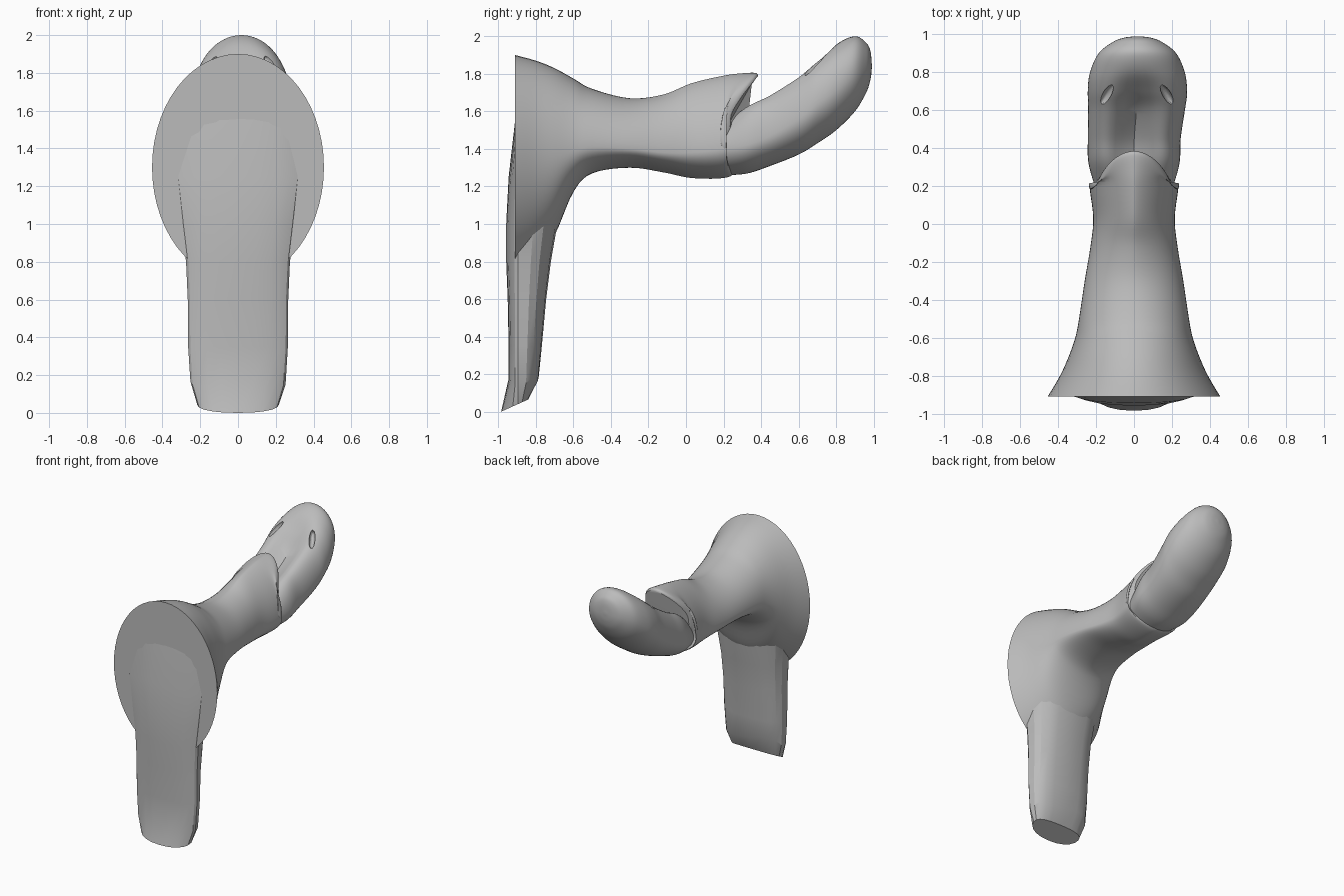
import bpy, bmesh, math, random
from mathutils import Vector
from mathutils.bvhtree import BVHTree

if "Cube" in bpy.data.objects:
    bpy.data.objects.remove(bpy.data.objects["Cube"])

random.seed(4)
mat = bpy.data.materials.new("plain grey")
mat.diffuse_color = (0.5, 0.5, 0.5, 1)
mat.use_nodes = True
mat.node_tree.nodes["Principled BSDF"].inputs["Base Color"].default_value = mat.diffuse_color


def spline(rows, steps):
    """Catmull-Rom through all columns of a table."""
    out = []
    n = len(rows)
    for i in range(n - 1):
        a, b, c, d = rows[max(i - 1, 0)], rows[i], rows[i + 1], rows[min(i + 2, n - 1)]
        for s in range(steps):
            t = s / steps
            out.append([0.5 * (2 * q + (r - p) * t + (2 * p - 5 * q + 4 * r - u) * t * t
                               + (3 * q - p - 3 * r + u) * t ** 3) for p, q, r, u in zip(a, b, c, d)])
    out.append(list(rows[-1]))
    return out


def loft(name, rings, angle):
    bm = bmesh.new()
    vs = [[bm.verts.new(p) for p in ring] for ring in rings]
    n = len(vs[0])
    for a, b in zip(vs, vs[1:]):
        for i in range(n):
            j = (i + 1) % n
            bm.faces.new((a[i], a[j], b[j], b[i]))
    bm.faces.new(vs[0])
    bm.faces.new(vs[-1])
    bmesh.ops.recalc_face_normals(bm, faces=bm.faces[:])
    me = bpy.data.meshes.new(name)
    bm.to_mesh(me)
    bm.free()
    me.materials.append(mat)
    ob = bpy.data.objects.new(name, me)
    bpy.context.collection.objects.link(ob)
    smooth(ob, angle)
    return ob


def smooth(ob, angle):
    bpy.ops.object.select_all(action='DESELECT')
    ob.select_set(True)
    bpy.context.view_layer.objects.active = ob
    bpy.ops.object.shade_smooth_by_angle(angle=math.radians(angle))


def ramp(v, a, b):
    t = min(max((v - a) / (b - a), 0), 1)
    return t * t * (3 - 2 * t)


def power(v, p):
    return math.copysign(abs(v) ** p, v) if abs(v) > 1e-6 else 0.0


def section(row, lip=False, n=56):
    """Cross-section: y, half width, top, widest height, bottom, top power, bottom power, dip."""
    y, w, zt, zm, zb, pt, pb, dip = row
    ring = []
    for i in range(n):
        a = 2 * math.pi * i / n
        c, s = math.cos(a), math.sin(a)
        x = w * power(c, pt if s > 0 else pb)
        z = zm + (zt - zm) * s if s > 0 else zm + (zm - zb) * s
        if s > 0:
            z -= dip * s * math.exp(-(x / 0.11) ** 2)
        yy = y
        if lip:  # curved, undercut end of the neck
            yy -= ramp(y, 0.2, 0.38) * (2.2 * x * x + 0.35 * max(0, min(0.2, zt - z)))
        ring.append((x + 0.018 * ramp(y, 0.4, 0.7), yy, z))
    return ring


# Neck: flared oval end tapering to a ridged arm with a lip
neck_rows = [
    (-0.91, 0.455, 1.90, 1.30, 0.70, 1.0, 1.0, 0),
    (-0.80, 0.39, 1.87, 1.33, 0.80, 1.0, 1.0, 0),
    (-0.70, 0.345, 1.83, 1.36, 0.94, 1.0, 1.0, 0),
    (-0.60, 0.31, 1.775, 1.39, 1.17, 1.0, 1.0, 0),
    (-0.50, 0.29, 1.72, 1.41, 1.27, 1.0, 1.1, 0),
    (-0.30, 0.26, 1.67, 1.40, 1.30, 1.1, 1.4, 0),
    (-0.12, 0.23, 1.69, 1.38, 1.275, 1.25, 1.5, 0),
    (0.03, 0.215, 1.75, 1.38, 1.245, 1.4, 1.5, 0),
    (0.20, 0.235, 1.79, 1.40, 1.245, 1.4, 1.3, 0),
    (0.30, 0.235, 1.803, 1.44, 1.28, 1.3, 1.1, 0),
    (0.37, 0.205, 1.805, 1.50, 1.38, 1.1, 1.0, 0),
    (0.385, 0.19, 1.79, 1.52, 1.42, 1.1, 1.0, 0)]
loft("neck", [section(r, True) for r in spline(neck_rows, 5)], 40)

# Head: hollowed scoop rising to a rounded tip
head_rows = [
    (0.18, 0.20, 1.55, 1.40, 1.26, 0.8, 1.1, 0.05),
    (0.32, 0.240, 1.66, 1.42, 1.268, 0.6, 1.1, 0.10),
    (0.45, 0.245, 1.73, 1.47, 1.31, 0.6, 1.0, 0.13),
    (0.60, 0.255, 1.82, 1.56, 1.37, 0.6, 1.0, 0.11),
    (0.70, 0.262, 1.89, 1.64, 1.43, 0.65, 1.0, 0.05),
    (0.80, 0.25, 1.955, 1.71, 1.50, 0.8, 1.0, 0),
    (0.90, 0.205, 2.00, 1.79, 1.60, 1.0, 1.0, 0),
    (0.96, 0.13, 1.965, 1.82, 1.70, 1.0, 1.0, 0),
    (0.983, 0.07, 1.92, 1.83, 1.77, 1.0, 1.0, 0),
    (0.99, 0.01, 1.85, 1.84, 1.83, 1.0, 1.0, 0)]
head = loft("head", [section(r) for r in spline(head_rows, 6)], 40)

# Slots: one slanted groove on each side of the head
tree = BVHTree.FromObject(head, bpy.context.evaluated_depsgraph_get())
for side in (-1, 1):
    hit = tree.ray_cast(Vector((side * 0.16 + 0.015, 0.68, 3)), Vector((0, 0, -1)))[0]
    bpy.ops.mesh.primitive_uv_sphere_add(segments=20, ring_count=12, radius=1, location=hit)
    cutter = bpy.context.object
    cutter.name = "slot_cutter"
    cutter.scale = (0.022, 0.078, 0.035)
    cutter.rotation_euler = (math.radians(33), 0, side * math.radians(30))
    cutter.data.materials.append(mat)
    mod = head.modifiers.new("slot", 'BOOLEAN')
    mod.operation, mod.object, mod.solver = 'DIFFERENCE', cutter, 'EXACT'
    bpy.context.view_layer.objects.active = head
    bpy.ops.object.modifier_apply(modifier=mod.name)
    bpy.data.objects.remove(cutter)
smooth(head, 40)

# Stem: faceted leg under the neck (z, half width, front y, back y, bottom slope)
stem_rows = [
    (0.00, 0.215, -0.985, -0.84, 0.45),
    (0.13, 0.252, -0.945, -0.785, 0.2),
    (0.35, 0.264, -0.945, -0.768, 0),
    (0.60, 0.266, -0.95, -0.745, 0),
    (0.80, 0.275, -0.958, -0.72, 0),
    (1.00, 0.30, -0.958, -0.685, 0),
    (1.25, 0.33, -0.945, -0.66, 0),
    (1.60, 0.28, -0.905, -0.72, 0)]
rings = []
for k, (z, w, yf, yb, slope) in enumerate(stem_rows):
    ring = []
    for i in range(20):
        a = 2 * math.pi * i / 20
        c, s = math.cos(a), math.sin(a)
        mid = -0.895
        y = mid + (yb - mid) * power(s, 0.8) if s > 0 else mid + (mid - yf) * s
        x = w * power(c, 0.7 if s > 0 else 0.9)
        jag = random.uniform(0, 0.05) if k == 1 else 0
        ring.append((x, y, z + slope * (y - yf) + jag))
    rings.append(ring)
loft("stem", rings, 22)
